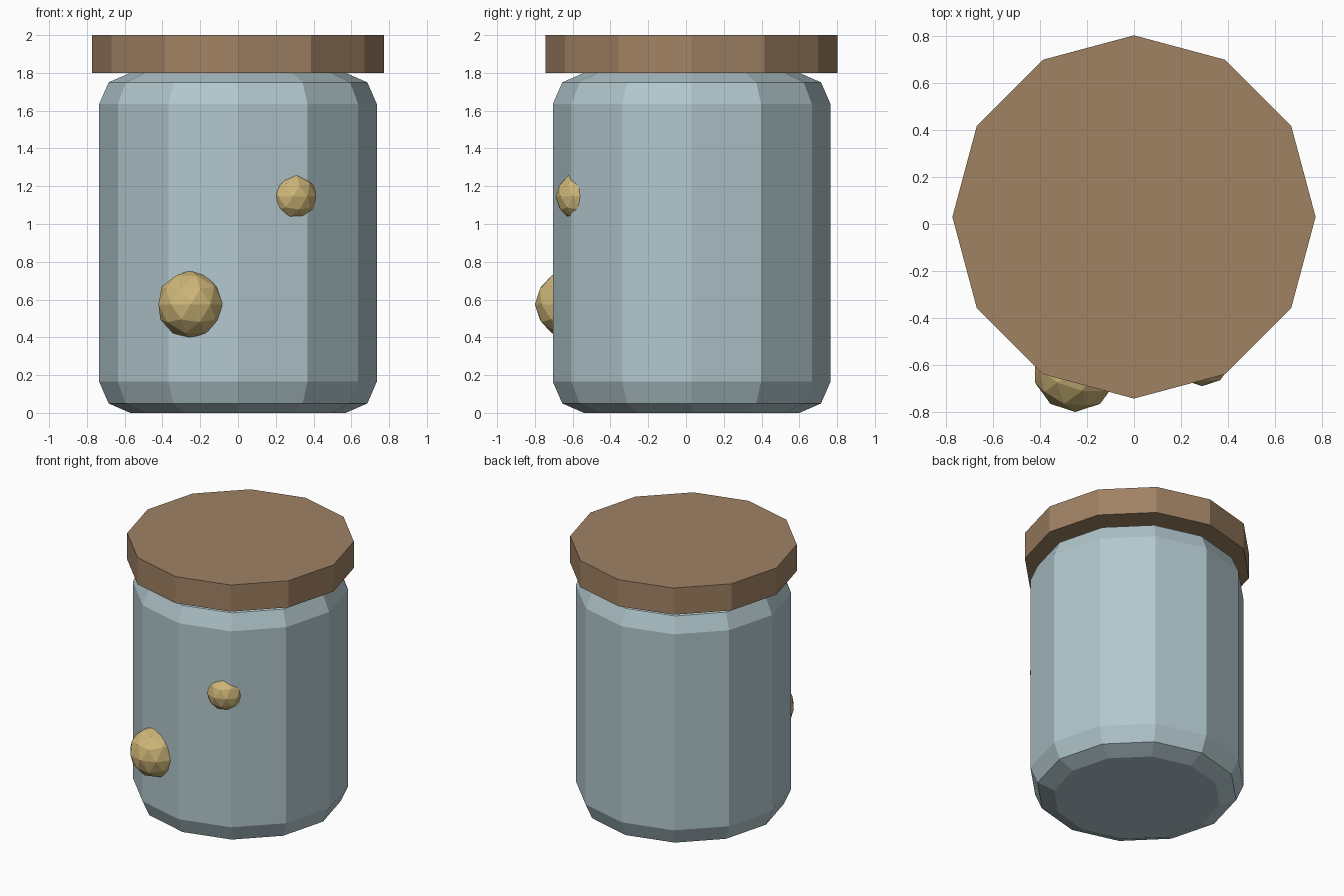
import bpy, bmesh
from math import sin, cos, pi

cube = bpy.data.objects.get("Cube")
if cube:
    bpy.data.objects.remove(cube, do_unlink=True)

SIDES = 12
CENTRE_Y = 0.03


def material(name, rgb):
    mat = bpy.data.materials.new(name)
    mat.use_nodes = True
    mat.diffuse_color = (*rgb, 1)
    mat.node_tree.nodes["Principled BSDF"].inputs["Base Color"].default_value = (*rgb, 1)
    return mat


def add_object(name, bm, mat, location):
    mesh = bpy.data.meshes.new(name)
    bmesh.ops.recalc_face_normals(bm, faces=bm.faces)
    bm.to_mesh(mesh)
    bm.free()
    mesh.materials.append(mat)
    obj = bpy.data.objects.new(name, mesh)
    obj.location = location
    bpy.context.collection.objects.link(obj)
    return obj


def lathe(name, profile, mat):
    """Closed faceted solid from (radius, height) pairs."""
    bm = bmesh.new()
    rings = [[bm.verts.new((r * cos(2 * pi * i / SIDES), r * sin(2 * pi * i / SIDES), z))
              for i in range(SIDES)] for r, z in profile]
    for low, high in zip(rings, rings[1:]):
        for i in range(SIDES):
            j = (i + 1) % SIDES
            bm.faces.new((low[i], low[j], high[j], high[i]))
    bm.faces.new(rings[0][::-1])
    bm.faces.new(rings[-1])
    return add_object(name, bm, mat, (0, CENTRE_Y, 0))


def ball(name, radius, location, mat):
    bm = bmesh.new()
    bmesh.ops.create_icosphere(bm, subdivisions=2, radius=radius)
    return add_object(name, bm, mat, location)


glass = material("pale blue glass", (0.445, 0.571, 0.610))
cork = material("brown cork", (0.352, 0.223, 0.127))
gold = material("pale gold", (0.617, 0.468, 0.188))

# Jar with bevelled shoulders and base
lathe("jar_body", [(0.57, 0), (0.685, 0.05), (0.735, 0.165),
                   (0.735, 1.635), (0.685, 1.75), (0.57, 1.8)], glass)

# Flat overhanging lid
lathe("jar_lid", [(0.773, 1.8), (0.773, 2)], cork)

# Faceted lumps set into the front of the jar
ball("large_lump", 0.18, (-0.25, -0.62, 0.575), gold)
ball("small_lump", 0.13, (0.29, -0.56, 1.145), gold)
